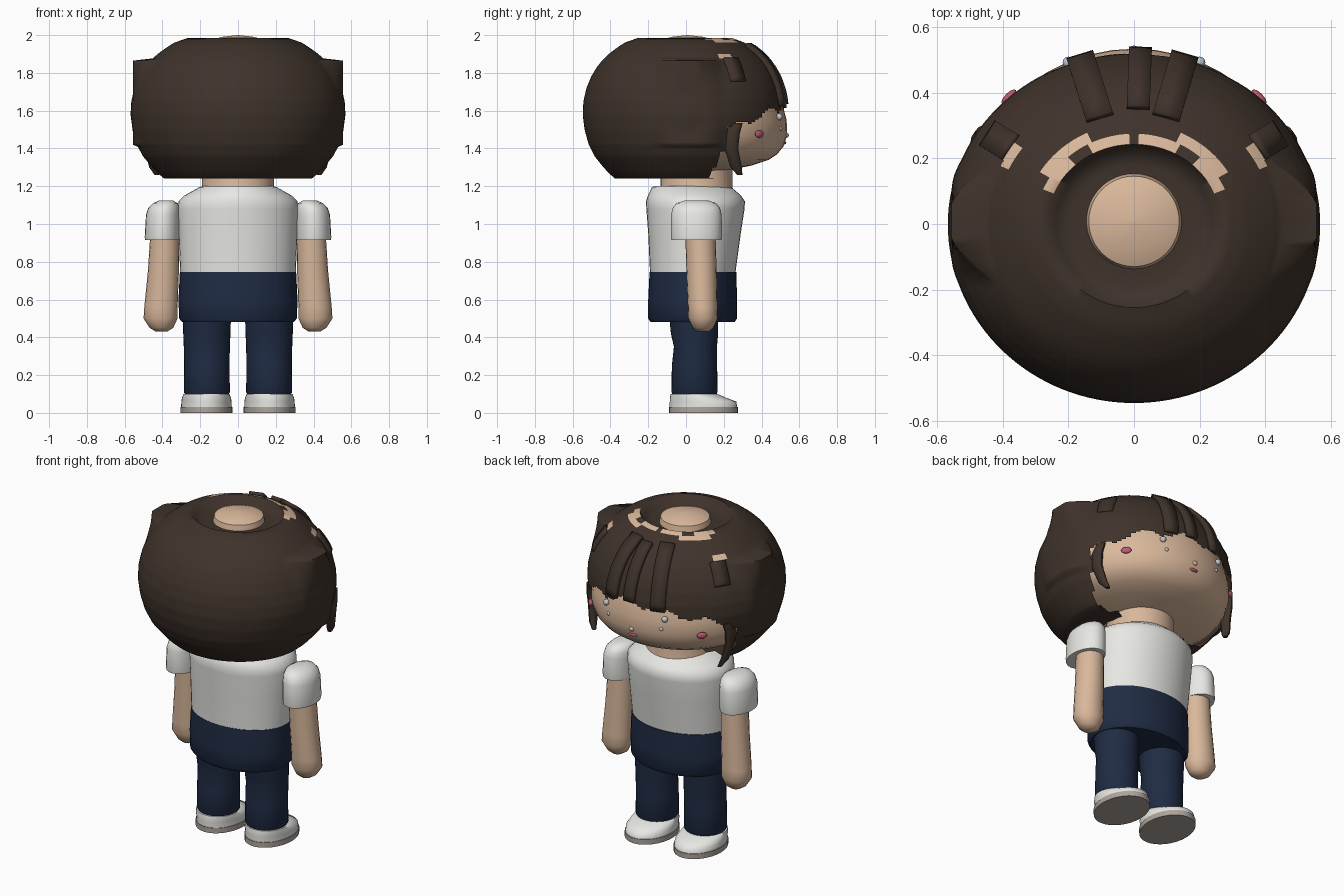
import bpy, bmesh, math
from mathutils import Vector

cube = bpy.data.objects.get("Cube")
if cube:
    bpy.data.objects.remove(cube, do_unlink=True)


def material(name, rgb):
    m = bpy.data.materials.new(name)
    m.use_nodes = True
    m.diffuse_color = (*rgb, 1)
    m.node_tree.nodes["Principled BSDF"].inputs["Base Color"].default_value = (*rgb, 1)
    return m


HAIR = material("dark brown", (0.05, 0.033, 0.024))
SKIN = material("skin", (0.70, 0.48, 0.33))
WHITE = material("off white", (0.80, 0.80, 0.77))
NAVY = material("navy", (0.014, 0.025, 0.058))
SOLE = material("warm grey", (0.42, 0.37, 0.33))
PINK = material("pink", (0.50, 0.10, 0.17))
EYE = material("pale blue grey", (0.50, 0.57, 0.63))


def finish(name, bm, mats, angle=40):
    bmesh.ops.recalc_face_normals(bm, faces=bm.faces)
    me = bpy.data.meshes.new(name)
    bm.to_mesh(me)
    bm.free()
    for m in mats:
        me.materials.append(m)
    ob = bpy.data.objects.new(name, me)
    bpy.context.collection.objects.link(ob)
    bpy.ops.object.select_all(action='DESELECT')
    ob.select_set(True)
    bpy.context.view_layer.objects.active = ob
    bpy.ops.object.shade_smooth_by_angle(angle=math.radians(angle))
    return ob


def loft_mesh(rings, segs=32, caps=True):
    """Skin elliptical rings given as (z, cx, cy, rx, ry)."""
    bm = bmesh.new()
    loops = []
    for z, cx, cy, rx, ry in rings:
        turn = [2 * math.pi * i / segs for i in range(segs)]
        loops.append([bm.verts.new((cx + rx * math.sin(a), cy + ry * math.cos(a), z)) for a in turn])
    for lo, hi in zip(loops, loops[1:]):
        for i in range(segs):
            j = (i + 1) % segs
            bm.faces.new((lo[i], lo[j], hi[j], hi[i]))
    if caps:
        bm.faces.new(loops[0])
        bm.faces.new(loops[-1])
    return bm


def loft(name, rings, mat, segs=32, angle=40):
    return finish(name, loft_mesh(rings, segs), [mat], angle)


def blob(name, pos, size, mat, turn=0):
    bm = bmesh.new()
    bmesh.ops.create_uvsphere(bm, u_segments=12, v_segments=8, radius=1)
    bmesh.ops.scale(bm, vec=size, verts=bm.verts)
    ob = finish(name, bm, [mat], 60)
    ob.location = pos
    ob.rotation_euler.z = turn


# Hair outline as (height, radius)
OUTLINE = [(1.24, .375), (1.27, .41), (1.31, .445), (1.36, .485), (1.42, .515), (1.5, .537),
           (1.58, .547), (1.65, .543), (1.72, .527), (1.78, .502), (1.83, .472), (1.865, .445),
           (1.895, .415), (1.93, .37), (1.96, .325), (1.985, .255)]
FRONT = .955  # the hair is flatter over the face


def hair_r(z):
    for (z0, r0), (z1, r1) in zip(OUTLINE, OUTLINE[1:]):
        if z <= z1:
            return r0 + (r1 - r0) * (z - z0) / (z1 - z0)
    return OUTLINE[-1][1]


# Hair shell with an open crown, side tufts, and a cut-out for the face
STEPS = 62
rows = [(1.245, .19), (1.242, .28)]
for i in range(STEPS + 1):
    z = 1.24 + .745 * i / STEPS
    rows.append((z, hair_r(z)))
rows += [(1.945, .228), (1.933, .19), (1.938, .13)]
bm = loft_mesh([(z, 0, 0, r * 1.04, r) for z, r in rows], 128, False)
for v in bm.verts:
    if v.co.y > 0:
        v.co.y *= FRONT
    if abs(v.co.x) > .4 and 1.41 < v.co.z < 1.87:
        pull = min(1, max(0, (.18 - abs(v.co.y - .01)) / .12))
        x = abs(v.co.x)
        v.co.x = math.copysign(x + max(0, .557 - x) * pull, v.co.x)
opening = []
for f in bm.faces:
    c = f.calc_center_median()
    a = math.atan2(c.x, c.y)
    hairline = 1.525 + .42 * (c.y - .28) + .02 * math.sin(a * 13)
    if c.z < hairline and c.y > .21 - .5 * max(0, 1.42 - c.z):
        opening.append(f)
    # Scalp showing through along the parting
    r, deg = math.hypot(c.x, c.y), abs(math.degrees(a))
    outer = .33 - .03 * abs(deg - 48) / 20
    crown = c.z > 1.95 and (.27 < r < outer and 28 < deg < 70 or .25 < r < .272 and 4 < deg < 30)
    if crown or (.41 < r < .45 and 56 < deg < 66 and c.z > 1.8):
        f.material_index = 1
bmesh.ops.delete(bm, geom=opening, context='FACES')
finish("hair", bm, [HAIR, SKIN], 75)


def strand(name, degrees, width, z_top, z_end):
    """A raised strip of hair that follows the shell downwards."""
    a = math.radians(degrees)
    out, side = Vector((math.sin(a), math.cos(a) * FRONT, 0)), Vector((math.cos(a), -math.sin(a), 0))
    bm = bmesh.new()
    prev = None
    for i in range(9):
        z = z_top + (z_end - z_top) * i / 8
        mid = out * (hair_r(z) + .01) + Vector((0, 0, z + .004))
        half = side * width / 2
        pair = [bm.verts.new(mid - half), bm.verts.new(mid + half)]
        if prev:
            bm.faces.new((prev[0], prev[1], pair[1], pair[0]))
        prev = pair
    ob = finish(name, bm, [HAIR])
    mod = ob.modifiers.new("thickness", 'SOLIDIFY')
    mod.thickness = .025
    mod.offset = 0


strand("fringe_left", 16, .085, 1.945, 1.62)
strand("fringe_middle", 2, .07, 1.935, 1.63)
strand("fringe_right", -17, .085, 1.945, 1.61)

# Head and neck
HEAD = [(1.27, .15), (1.285, .22), (1.31, .34), (1.34, .43), (1.37, .475), (1.41, .508), (1.47, .527),
        (1.55, .525), (1.65, .498), (1.75, .455), (1.83, .40), (1.88, .34), (1.905, .28),
        (1.915, .15), (1.97, .138), (1.99, .09), (2.0, .005)]
loft("head", [(z, 0, .008, r, r) for z, r in HEAD], SKIN, 48, 50)
loft("neck", [(1.16, 0, .055, .2, .2), (1.2, 0, .055, .19, .19), (1.32, 0, .055, .19, .19)], SKIN)
blob("nose", (0, .53, 1.47), (.016, .015, .014), SKIN)
blob("mouth", (0, .517, 1.43), (.03, .014, .01), PINK)

# Torso: shirt above, trouser top below
loft("shirt", [(.73, 0, .035, .305, .225), (.95, 0, .045, .315, .245), (1.08, 0, .05, .32, .26),
               (1.12, 0, .05, .315, .262), (1.15, 0, .045, .285, .247), (1.195, 0, .03, .205, .21),
               (1.2, 0, .03, .19, .2)], WHITE, 40, 50)
loft("trouser_top", [(.48, 0, .035, .295, .222), (.50, 0, .035, .312, .235),
                     (.6, 0, .035, .315, .235), (.745, 0, .037, .308, .23)], NAVY, 40)

for s, side in ((1, "left"), (-1, "right")):
    # Hair details beside the face
    strand(side + "_hair_tuft", s * 57, .09, 1.87, 1.75)
    loft(side + "_side_lock", [(1.26, s * .43, .285, .012, .014), (1.30, s * .45, .265, .02, .03),
                               (1.40, s * .47, .24, .025, .036), (1.48, s * .475, .245, .025, .04),
                               (1.535, s * .465, .265, .02, .035)], HAIR, 12)
    # Face details
    blob(side + "_cheek", (s * .382, .388, 1.476), (.03, .012, .02), PINK, -s * math.pi / 4)
    blob(side + "_eye", (s * .2, .493, 1.567), (.018, .018, .018), EYE)
    blob(side + "_eye_glint", (s * .18, .498, 1.505), (.012, .012, .012), EYE)
    # Sleeve and arm
    loft(side + "_sleeve", [(.915, s * .40, .055, .092, .132), (.93, s * .40, .055, .094, .135),
                            (1.05, s * .397, .055, .09, .134), (1.085, s * .392, .055, .083, .125),
                            (1.11, s * .385, .055, .066, .105), (1.125, s * .38, .055, .035, .06)],
         WHITE, 24, 60)
    loft(side + "_arm", [(.43, s * .405, .09, .03, .03), (.45, s * .405, .09, .062, .055),
                         (.50, s * .41, .09, .09, .078), (.56, s * .408, .088, .088, .078),
                         (.75, s * .395, .082, .082, .08), (1.0, s * .385, .075, .076, .08)],
         SKIN, 20, 60)
    # Leg
    loft(side + "_leg", [(.095, s * .165, .045, .112, .115), (.11, s * .165, .045, .122, .122),
                         (.25, s * .165, .045, .12, .12), (.35, s * .165, .05, .122, .114),
                         (.42, s * .165, .045, .125, .125), (.52, s * .165, .04, .128, .13)], NAVY)
    # Shoe
    loft(side + "_sole", [(0, s * .167, .0925, .138, .183), (.032, s * .167, .0925, .138, .183)], SOLE)
    loft(side + "_shoe", [(.03, s * .167, .0925, .134, .179), (.06, s * .167, .09, .133, .176),
                          (.078, s * .167, .066, .13, .152), (.1, s * .167, .043, .122, .124)],
         WHITE, 32, 60)
